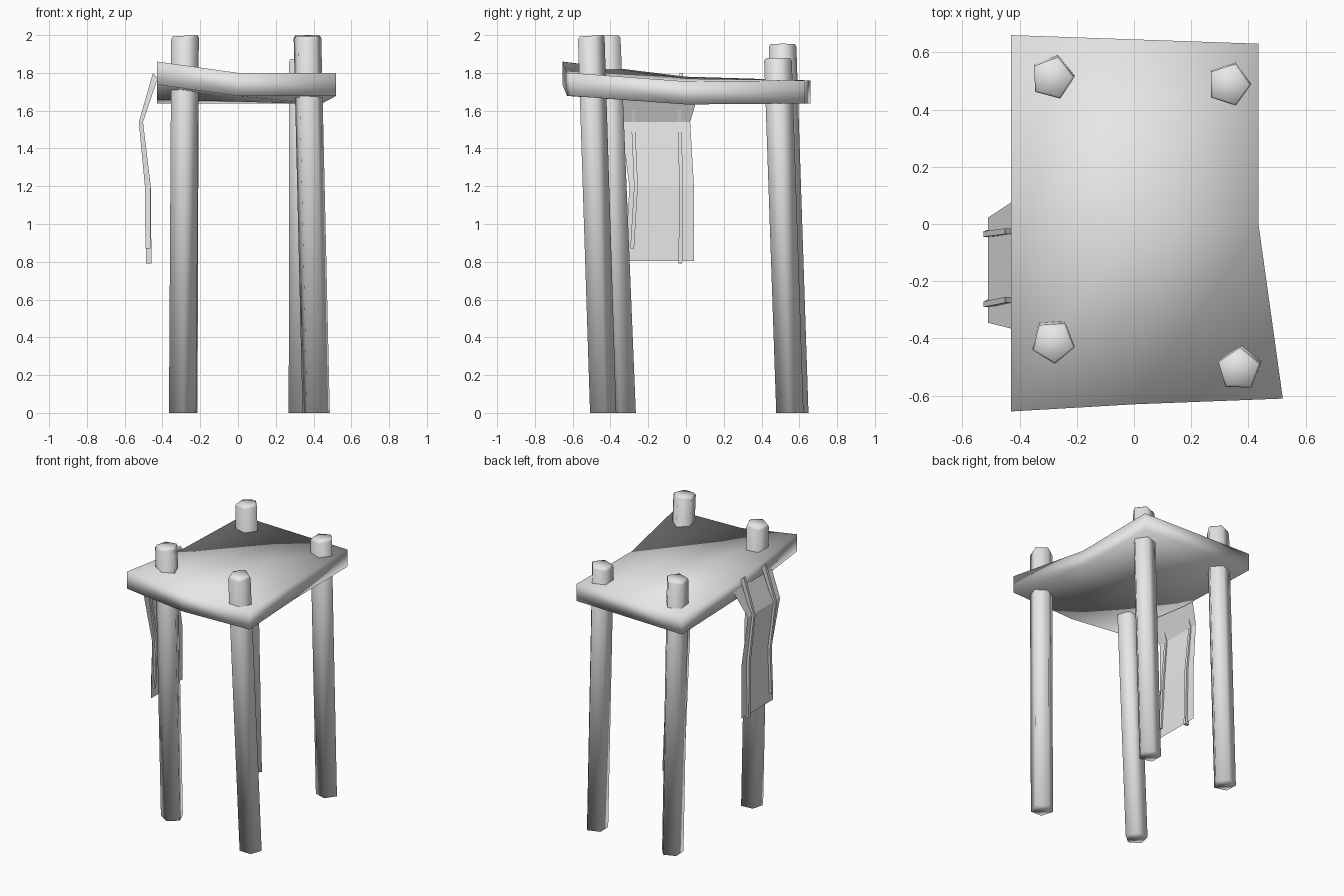
import bpy, bmesh, math
from mathutils import Vector

cube = bpy.data.objects.get("Cube")
if cube:
    bpy.data.objects.remove(cube)

grey = bpy.data.materials.new("plain_grey")
grey.use_nodes = True
grey.diffuse_color = (0.8, 0.8, 0.8, 1)
grey.node_tree.nodes["Principled BSDF"].inputs["Base Color"].default_value = (0.8, 0.8, 0.8, 1)


def finish(bm, name, smooth):
    bmesh.ops.recalc_face_normals(bm, faces=bm.faces)
    for f in bm.faces:
        f.smooth = smooth
    mesh = bpy.data.meshes.new(name)
    bm.to_mesh(mesh)
    bm.free()
    mesh.materials.append(grey)
    obj = bpy.data.objects.new(name, mesh)
    bpy.context.collection.objects.link(obj)
    return obj


def loft(name, rings, smooth):
    """Skin closed rings of equal size and cap both ends."""
    bm = bmesh.new()
    loops = [[bm.verts.new(p) for p in ring] for ring in rings]
    n = len(loops[0])
    for a, b in zip(loops, loops[1:]):
        for i in range(n):
            j = (i + 1) % n
            bm.faces.new((a[i], a[j], b[j], b[i]))
    bm.faces.new(loops[0])
    bm.faces.new(loops[-1])
    return finish(bm, name, smooth)


# Five-sided leaning posts that pass through the top
def post(name, base, top, height, turn):
    def ring(centre, z, r, tilt=0):
        angles = [math.radians(turn + 72 * i) for i in range(5)]
        return [(centre[0] + r * math.cos(a), centre[1] + r * math.sin(a),
                 z + tilt * math.cos(a - math.radians(turn))) for a in angles]
    loft(name, [ring(base, 0, 0.076), ring(top, height - 0.018, 0.077, 0.008),
                ring(top, height - 0.004, 0.068, 0.004)], True)


post("front_left_post", (0.413, -0.445), (0.367, -0.508), 2.0, 88)
post("front_right_post", (-0.295, -0.33), (-0.282, -0.412), 2.0, -14)
post("back_left_post", (0.33, 0.55), (0.332, 0.487), 1.88, 0)
post("back_right_post", (-0.29, 0.575), (-0.285, 0.51), 1.955, 3)

# Warped slab: three by three grid with a raised front corner
rows = [
    [(-0.43, -0.655, 1.86), (0, -0.63, 1.80), (0.52, -0.61, 1.80)],
    [(-0.43, 0, 1.78), (0, 0, 1.77), (0.435, 0, 1.755)],
    [(-0.43, 0.66, 1.76), (0, 0.645, 1.76), (0.435, 0.63, 1.76)],
]
bm = bmesh.new()
upper = [[bm.verts.new(p) for p in row] for row in rows]
for r in range(2):
    for c in range(2):
        bm.faces.new((upper[r][c], upper[r][c + 1], upper[r + 1][c + 1], upper[r + 1][c]))
extruded = bmesh.ops.extrude_face_region(bm, geom=bm.faces[:], use_keep_orig=True)
for v in extruded["geom"]:
    if isinstance(v, bmesh.types.BMVert):
        v.co.z -= 0.122
finish(bm, "table_top", True)

# Hanging sheet at the side: (x, z, y at front edge, y at back edge)
bm = bmesh.new()
section = [(-0.43, 1.72, -0.365, 0.075), (-0.51, 1.54, -0.345, 0.022),
           (-0.475, 1.2, -0.30, 0.042), (-0.472, 0.805, -0.32, 0.042)]
pairs = [(bm.verts.new((x, a, z)), bm.verts.new((x, b, z))) for x, z, a, b in section]
for p, q in zip(pairs, pairs[1:]):
    bm.faces.new((p[0], p[1], q[1], q[0]))
finish(bm, "hanging_sheet", False)


# Narrow straps following the sheet
def strap(name, path):
    w = 0.01
    loft(name, [[(xo, y - w, z + rise), (xo, y + w, z + rise), (xi, y + w, z), (xi, y - w, z)]
                for xo, xi, y, z, rise in path], False)


strap("back_strap", [(-0.45, -0.425, -0.025, 1.77, 0.03), (-0.525, -0.503, -0.035, 1.54, 0),
                     (-0.493, -0.462, -0.025, 1.2, 0), (-0.487, -0.458, -0.03, 0.79, 0)])
strap("front_strap", [(-0.45, -0.425, -0.265, 1.77, 0.03), (-0.525, -0.503, -0.28, 1.54, 0),
                      (-0.493, -0.462, -0.265, 1.2, 0), (-0.49, -0.462, -0.285, 0.87, 0)])
